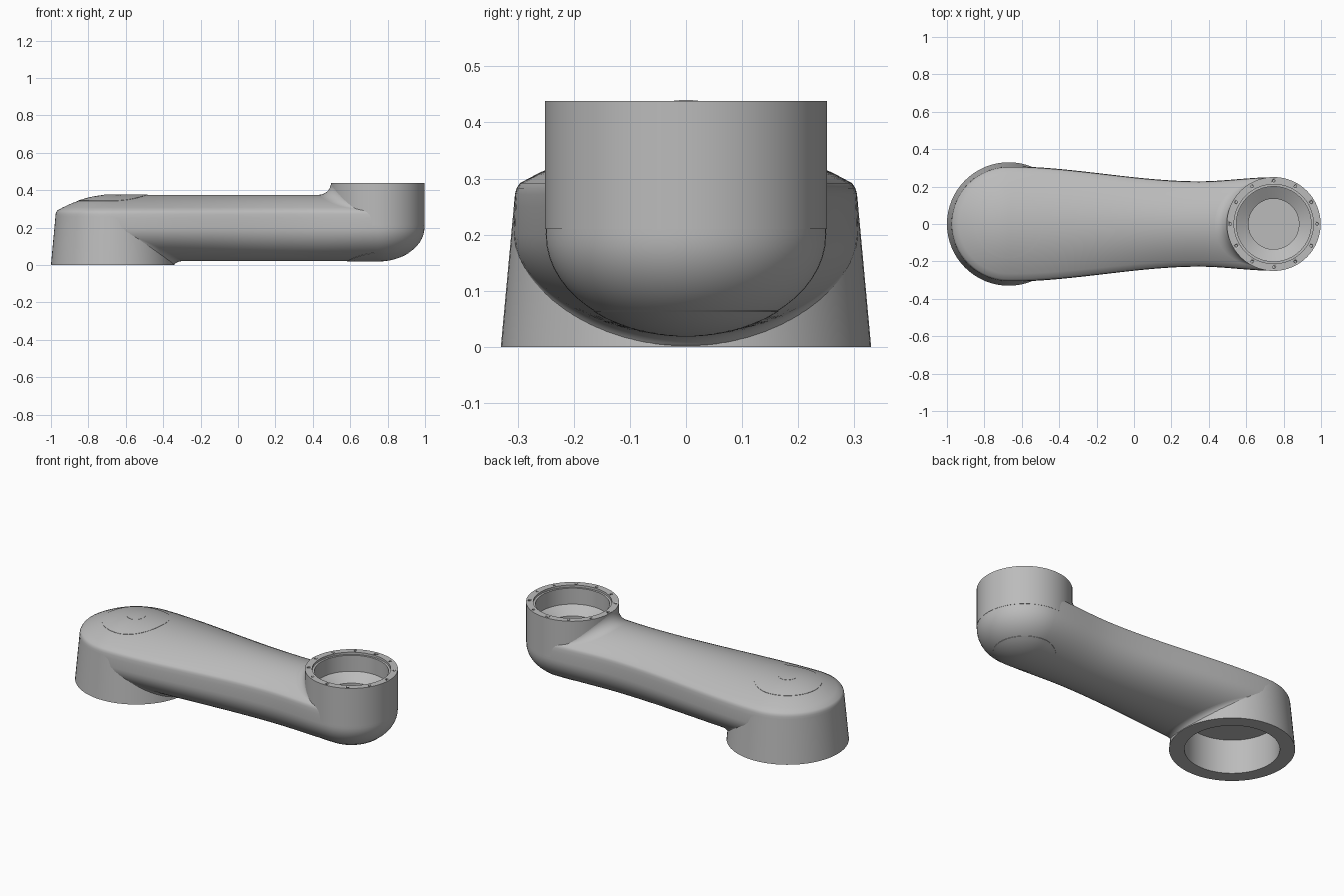
import bpy, bmesh, math
from math import sin, cos, pi, hypot, sqrt

cube = bpy.data.objects.get("Cube")
if cube:
    bpy.data.objects.remove(cube)

BASE_X, CUP_X = -0.67, 0.747      # axes of the two joints

metal = bpy.data.materials.new("satin_grey")
metal.use_nodes = True
grey = (0.5, 0.5, 0.5, 1)
metal.diffuse_color = grey
metal.node_tree.nodes["Principled BSDF"].inputs["Base Color"].default_value = grey


def finish(name, bm, angle=35):
    bmesh.ops.remove_doubles(bm, verts=bm.verts, dist=1e-5)
    bmesh.ops.recalc_face_normals(bm, faces=bm.faces)
    mesh = bpy.data.meshes.new(name)
    bm.to_mesh(mesh)
    bm.free()
    mesh.materials.append(metal)
    ob = bpy.data.objects.new(name, mesh)
    bpy.context.collection.objects.link(ob)
    bpy.ops.object.select_all(action='DESELECT')
    ob.select_set(True)
    bpy.context.view_layer.objects.active = ob
    bpy.ops.object.shade_smooth_by_angle(angle=math.radians(angle))
    return ob


def skin(bm, rows, closed=False):
    """Join rows of points with quads, dropping collapsed corners."""
    grid = [[bm.verts.new(p) for p in row] for row in rows]
    pairs = list(zip(grid, grid[1:]))
    if closed:
        pairs.append((grid[-1], grid[0]))
    for a, b in pairs:
        for j in range(len(a) - 1):
            bm.faces.new((a[j], b[j], b[j + 1], a[j + 1]))


def revolve(name, x, profile, n=64):
    bm = bmesh.new()
    rows = [[(x + r * cos(2 * pi * i / n), r * sin(2 * pi * i / n), z)
             for r, z in profile] for i in range(n)]
    skin(bm, rows, closed=True)
    return finish(name, bm)


def cut(ob, cutter):
    cutter.hide_render = True
    cutter.hide_viewport = True
    mod = ob.modifiers.new("cut", 'BOOLEAN')
    mod.operation = 'DIFFERENCE'
    mod.solver = 'EXACT'
    mod.object = cutter


# Arm shape: half width along x, then upper and lower surface heights
def half_width(x):
    keys = [(BASE_X, 0.308), (0.35, 0.228), (CUP_X, 0.25)]
    x = min(max(x, BASE_X), CUP_X)
    for (x0, w0), (x1, w1) in zip(keys, keys[1:]):
        if x <= x1:
            t = (x - x0) / (x1 - x0)
            return w0 + (w1 - w0) * t * t * (3 - 2 * t)


def reach(x, y):
    spine = min(max(x, BASE_X), CUP_X)
    return min(1, hypot(x - spine, y) / half_width(x))


def upper(x, y):
    return 0.375 - 0.09 * reach(x, y) ** 2


def lower(x, y):
    return 0.2 - 0.18 * sqrt(1 - reach(x, y) ** 2)


# Arm body: one half section carried round a stadium-shaped outline
section = [(sin(a), 0.2 - 0.18 * cos(a)) for a in (pi / 2 * i / 14 for i in range(15))]
section += [(0.995, 0.25), (0.99, 0.272), (0.98, 0.283)]
section += [(u, 0.375 - 0.09 * u * u) for u in (0.96 * (1 - i / 10) for i in range(11))]
outline = []
steps = 32
for side in (1, -1):
    end = CUP_X if side > 0 else BASE_X
    for i in range(steps):
        a = -pi / 2 + pi * i / steps
        w = half_width(end)
        outline.append((end, side * w * cos(a), side * w * sin(a)))
    for i in range(steps):
        x = end + (BASE_X + CUP_X - 2 * end) * i / steps
        outline.append((x, 0, side * half_width(x)))
bm = bmesh.new()
skin(bm, [[(x + u * dx, u * dy, z) for u, z in section] for x, dx, dy in outline], closed=True)
arm = finish("arm_body", bm)
cut(arm, revolve("cup_cutter", CUP_X, [(0, 0.25), (0.225, 0.25), (0.225, 0.6), (0, 0.6)]))
cut(arm, revolve("base_cutter", BASE_X, [(0, -0.1), (0.27, -0.1), (0.27, 0.21), (0, 0.21)]))

# Tapered base socket, open underneath
revolve("base_socket", BASE_X, [(0, 0.22), (0.27, 0.22), (0.306, 0.26), (0.33, 0),
                                (0.25, 0), (0.25, 0.2), (0, 0.2)])

# Raised cup socket with a dished floor
cup = revolve("cup_socket", CUP_X, [
    (0, 0.21), (0.251, 0.21), (0.251, 0.438), (0.212, 0.438), (0.212, 0.425), (0.2, 0.425),
    (0.2, 0.33), (0.135, 0.29), (0.135, 0.275), (0, 0.275)])

# Ring of bolt holes in the rim
bm = bmesh.new()
for i in range(12):
    a = 2 * pi * i / 12
    ret = bmesh.ops.create_cone(bm, cap_ends=True, segments=12, radius1=0.007,
                                radius2=0.007, depth=0.03)
    bmesh.ops.translate(bm, verts=ret["verts"],
                        vec=(CUP_X + 0.232 * cos(a), 0.232 * sin(a), 0.438))
cut(cup, finish("bolt_hole_cutter", bm))


# Thin covers that follow the arm surface
def cover(name, cx, radius, height, lift):
    bm = bmesh.new()
    rows = []
    for i in range(64):
        a = 2 * pi * i / 64
        row = []
        for j in range(11):
            x, y = radius * j / 10 * cos(a), radius * j / 10 * sin(a)
            row.append((cx + x, y, height(cx + x, y) + lift))
        x, y, z = row[-1]
        row.append((x, y, z - 2 * lift))
        rows.append(row)
    skin(bm, rows, closed=True)
    return finish(name, bm)


cover("top_cover", BASE_X, 0.185, upper, 0.0015)
cover("top_plug", BASE_X, 0.05, upper, 0.0025)
cover("bottom_cover", CUP_X, 0.165, lower, -0.0015)


# Rounded blends where the arm meets each socket
def blend(name, cx, radius, facing, spread, size, height, sign):
    bm = bmesh.new()
    rows = []
    for i in range(41):
        a = spread * (i / 20 - 1)
        f = size * cos(a / spread * pi / 2)
        row = []
        for j in range(11):
            t = pi / 2 * j / 10
            r = radius + f * (1 - cos(t))
            x, y = cx + r * cos(facing + a), r * sin(facing + a)
            row.append((x, y, max(0, height(x, y) + sign * f * (1 - sin(t)))))
        rows.append(row)
    skin(bm, rows)
    ob = finish(name, bm, 60)
    return ob


blend("cup_blend", CUP_X, 0.25, pi, math.radians(62), 0.065, upper, 1)
blend("base_blend", BASE_X, 0.318, 0, math.radians(64), 0.05, lower, -1)
